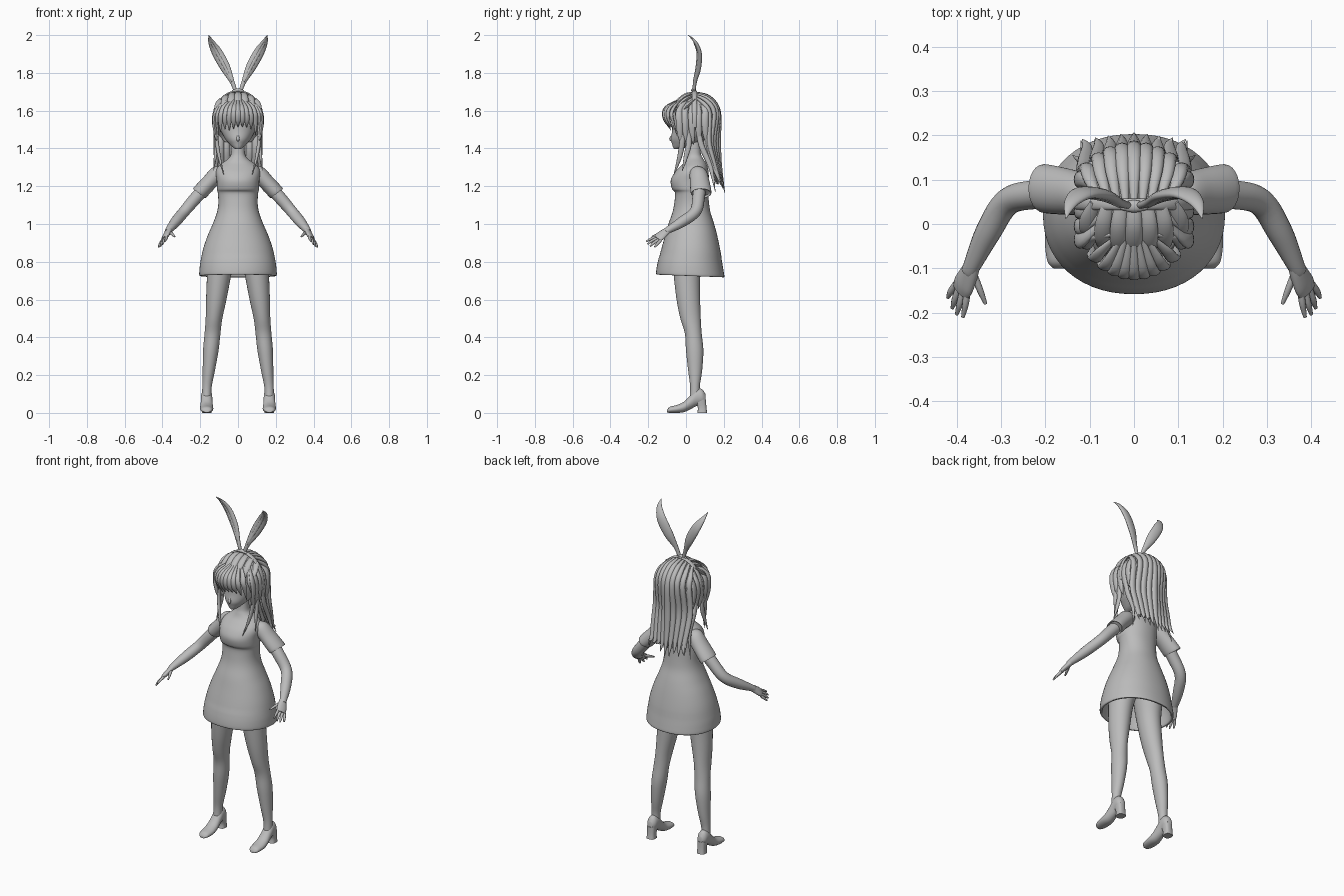
import bpy, math, random
from mathutils import Vector as V

random.seed(4)
grey = bpy.data.materials.new("plain grey")
grey.diffuse_color = (0.5, 0.5, 0.5, 1)


def smooth(rows, n):
    """Catmull-Rom interpolation through rows of numbers."""
    out, m = [], len(rows)
    for i in range(m - 1):
        p0, p1, p2, p3 = rows[max(i - 1, 0)], rows[i], rows[i + 1], rows[min(i + 2, m - 1)]
        for j in range(n):
            t = j / n
            out.append([0.5 * (2*b + (c-a)*t + (2*a-5*b+4*c-d)*t*t + (3*b-a-3*c+d)*t**3)
                        for a, b, c, d in zip(p0, p1, p2, p3)])
    out.append(list(rows[-1]))
    return out


def skin(name, rings, mirror=False, angle=50):
    n = len(rings[0])
    verts = [p for r in rings for p in r]
    faces = [(i*n + j, i*n + (j+1) % n, (i+1)*n + (j+1) % n, (i+1)*n + j)
             for i in range(len(rings) - 1) for j in range(n)]
    faces += [tuple(range(n))[::-1], tuple(range(len(verts) - n, len(verts)))]
    me = bpy.data.meshes.new(name)
    me.from_pydata(verts, [], faces)
    ob = bpy.data.objects.new(name, me)
    bpy.context.collection.objects.link(ob)
    me.materials.append(grey)
    bpy.ops.object.select_all(action='DESELECT')
    ob.select_set(True)
    bpy.context.view_layer.objects.active = ob
    bpy.ops.object.mode_set(mode='EDIT')
    bpy.ops.mesh.select_all(action='SELECT')
    bpy.ops.mesh.normals_make_consistent(inside=False)
    bpy.ops.object.mode_set(mode='OBJECT')
    bpy.ops.object.shade_smooth_by_angle(angle=math.radians(angle))
    if mirror:
        ob.modifiers.new("mirror", 'MIRROR')
    return ob


def loft(name, rows, n=40, steps=4, power=2.0, mirror=False):
    """Horizontal rings from rows of (z, centre x, half width, front y, back y)."""
    rings = []
    for z, cx, w, f, b in smooth(rows, steps):
        ring = []
        for j in range(n):
            a = 2 * math.pi * j / n
            c, s = math.cos(a), math.sin(a)
            c, s = (math.copysign(abs(q) ** (2 / power), q) for q in (c, s))
            ring.append(V((cx + w*c, (f+b)/2 + (b-f)/2*s, z)))
        rings.append(ring)
    return skin(name, rings, mirror)


def sweep(name, rows, normal, n=12, steps=5, mirror=False, fixed=None):
    """Tube along rows of (x, y, z, half width, half thickness)."""
    rows = smooth(rows, steps)
    pts = [V(r[:3]) for r in rows]
    rings = []
    for i, r in enumerate(rows):
        t = V(fixed) if fixed else (pts[min(i+1, len(pts)-1)] - pts[max(i-1, 0)]).normalized()
        side = t.cross(V(normal)).normalized()
        nor = side.cross(t)
        rings.append([pts[i] + side*max(r[3], .0008)*math.cos(2*math.pi*j/n)
                      + nor*max(r[4], .0008)*math.sin(2*math.pi*j/n) for j in range(n)])
    return skin(name, rings, mirror)


# Dress with neck, hollow below the hem
dress = loft("dress", [
    (.90, 0, .155, -.10, .15), (.80, 0, .185, -.133, .178), (.735, 0, .19, -.143, .188),
    (.726, 0, .198, -.151, .197), (.731, 0, .205, -.158, .203), (.76, 0, .204, -.156, .199),
    (.80, 0, .199, -.148, .192), (.87, 0, .184, -.13, .18), (.94, 0, .16, -.11, .165),
    (1.0, 0, .134, -.093, .149), (1.06, 0, .112, -.072, .13), (1.11, 0, .104, -.062, .122),
    (1.165, 0, .107, -.058, .117), (1.185, 0, .111, -.074, .117), (1.23, 0, .113, -.081, .12),
    (1.27, 0, .117, -.062, .12), (1.30, 0, .108, -.035, .115), (1.325, 0, .08, -.012, .105),
    (1.35, 0, .048, .0, .088), (1.38, 0, .036, .008, .078), (1.46, 0, .036, .012, .08)],
    n=56, power=2.15)
for v in dress.data.vertices:
    if v.co.z < .82:
        v.co.z -= v.co.y * .04

# Legs
loft("leg", [(.93, .07, .072, -.07, .11), (.82, .088, .072, -.07, .095), (.73, .1, .064, -.065, .076),
             (.6, .115, .054, -.05, .075), (.5, .127, .044, -.03, .078), (.42, .135, .042, -.006, .083),
             (.33, .144, .041, .0, .092), (.22, .155, .032, .012, .085), (.14, .164, .025, .022, .073),
             (.08, .166, .024, .02, .075)], n=28, mirror=True)

# Shoes: lofted along y, plus block heel
shoe = [(-.10, .002, .016, .016), (-.085, 0, .032, .029), (-.045, 0, .043, .035), (-.01, .004, .06, .034),
        (.025, .02, .095, .031), (.055, .036, .128, .030), (.085, .042, .125, .028), (.103, .048, .10, .017)]
sweep("shoe", [(.166, y, (a + b) / 2, w, (b - a) / 2) for y, a, b, w in shoe],
      (0, 0, 1), n=20, fixed=(0, 1, 0), mirror=True)
loft("shoe_heel", [(0, .166, .025, .06, .112), (.03, .166, .023, .062, .108), (.07, .166, .026, .045, .106)],
     n=20, power=3, mirror=True)

# Sleeves and arms
sweep("sleeve", [(.06, .06, 1.285, .025, .035), (.10, .065, 1.272, .045, .044), (.15, .073, 1.222, .052, .042),
                 (.203, .08, 1.165, .055, .042), (.2, .08, 1.169, .044, .034)],
      (.79, 0, .61), n=24, fixed=(.61, 0, -.79), mirror=True)
sweep("arm", [(.15, .075, 1.22, .033, .033), (.22, .067, 1.142, .033, .033), (.285, .05, 1.066, .031, .03),
              (.33, -.02, 1.012, .029, .028), (.366, -.095, .968, .02, .018), (.374, -.11, .958, .018, .014)],
      (.5, -.2, .8), n=18, mirror=True)

# Hands
up = (.65, -.1, .7)
sweep("palm", [(.362, -.088, .972, .018, .016), (.372, -.112, .955, .024, .015),
               (.384, -.137, .935, .029, .013), (.39, -.152, .922, .026, .010)], up, n=16, mirror=True)
fingers = [((.362, -.112, .958), (.347, -.15, .945), (.335, -.18, .933)),
           ((.376, -.148, .936), (.380, -.18, .924), (.386, -.210, .908)),
           ((.385, -.148, .926), (.393, -.18, .911), (.400, -.204, .893)),
           ((.394, -.143, .918), (.404, -.17, .900), (.410, -.190, .882)),
           ((.401, -.135, .912), (.413, -.152, .894), (.420, -.166, .878))]
for a, b, c in fingers:
    sweep("finger", [(*a, .008, .008), (*b, .0075, .0075), (*c, .004, .004)], up, n=10, mirror=True)

# Head and nose
loft("head", [(1.396, 0, .010, -.062, -.035), (1.405, 0, .026, -.068, .0), (1.425, 0, .047, -.074, .05),
              (1.45, 0, .068, -.080, .10), (1.49, 0, .089, -.074, .13), (1.53, 0, .098, -.072, .15),
              (1.59, 0, .10, -.068, .155), (1.65, 0, .075, -.03, .13)], n=36)
sweep("nose", [(0, -.07, 1.475, .003, .003), (0, -.082, 1.45, .009, .007), (0, -.072, 1.438, .003, .003)],
      (0, -1, 0))

# Hair cap
cap = [(1.55 + .143 * math.cos(a), 0, .122 * math.sin(a), .05 - .128 * math.sin(a) * f, .05 + .128 * math.sin(a))
       for a, f in ((.03, 1), (.3, 1), (.6, 1), (.95, 1), (1.3, .95), (1.6, .75), (1.9, .3), (2.2, -.1), (2.5, -.3))]
loft("hair_cap", cap[::-1], n=40)


def scalp(x, deg, k=1.0):
    """Point on the hair ellipsoid; deg runs from crown (0) to back (90) or front (-90)."""
    s = math.sqrt(max(0, 1 - (x / .135) ** 2)) * k
    a = math.radians(deg)
    return (x, .05 + .128 * s * math.sin(a), 1.55 + .145 * s * math.cos(a))


# Long back hair, outer strands and a shorter layer beneath
for k in range(-4, 5):
    x, e = .026 * k, abs(k) / 4
    drop = 1.16 + random.uniform(0, .06) + .03 * e
    sweep("back_hair", [(*scalp(x * .75, 2), .008, .006), (*scalp(x * .95, 35), .015, .012),
                        (*scalp(x * 1.02, 72), .017, .013), (x * 1.08, .172 - .05 * e, 1.44, .018, .013),
                        (x * 1.05, .178 - .03 * e, 1.33, .017, .011),
                        (x * 1.02, .190 - .015 * e, 1.24, .011, .008),
                        (x * 1.12, .206 - .015 * e, drop, .001, .001)], (0, 1, .3))
for k in range(-3, 4):
    x, e = .03 * k, abs(k) / 3
    sweep("under_hair", [(*scalp(x, 70, .9), .018, .012), (x * 1.05, .145 - .04 * e, 1.42, .02, .014),
                         (x, .155 - .02 * e, 1.32, .018, .012),
                         (x * .95, .175 - .015 * e, 1.2 + random.uniform(0, .05), .001, .001)], (0, 1, 0))

# Crown locks in front of the headband
for k in range(-3, 4):
    x = .034 * k
    sweep("crown_lock", [(*scalp(x * .85, -2), .014, .006), (*scalp(x, -25), .019, .010),
                         (*scalp(x * 1.03, -50), .019, .010), (*scalp(x * 1.05, -72), .010, .005)], (0, -.6, .8))

# Fringe
for k in range(-5, 6):
    x, e = .022 * k, abs(k) / 5
    y = .05 - .168 * math.sqrt(1 - (x / .135) ** 2)
    end = 1.51 - .05 * e * e + random.uniform(-.012, .012)
    sweep("fringe", [(x * .45, -.045 + .02 * e, 1.655, .006, .004), (x * .85, y + .015, 1.62, .013, .008),
                     (x, y, 1.585, .015, .009), (x * 1.06, y + .008, 1.545, .013, .007),
                     (x * 1.05, y + .03, end, .001, .001)], (x * 4, -1, 0))

# Side hair: temple panels and hanging locks
for y in (-.035, -.005, .03, .065, .10):
    sweep("side_panel", [(.075, y * .6 + .02, 1.65, .008, .006), (.115, y, 1.60, .017, .010),
                         (.126, y, 1.54, .018, .010), (.118, y + .004, 1.47, .014, .008),
                         (.108, y + .01, 1.42, .001, .001)], (1, 0, 0), mirror=True)
locks = [((.112, -.02, 1.54), (.112, -.02, 1.44), (.098, -.035, 1.35), (.075, -.065, 1.26)),
         ((.118, .01, 1.54), (.116, .015, 1.43), (.120, .0, 1.36), (.130, -.02, 1.28)),
         ((.118, .06, 1.54), (.114, .08, 1.42), (.115, .13, 1.30), (.138, .155, 1.17)),
         ((.110, .10, 1.54), (.112, .12, 1.42), (.112, .15, 1.30), (.12, .188, 1.20))]
for a, b, c, d in locks:
    sweep("side_lock", [(*a, .012, .008), (*b, .015, .010), (*c, .012, .008), (*d, .001, .001)],
          (1, 0, 0), mirror=True)

# Headband
band = []
for i in range(21):
    a = math.radians(-105 + 10.5 * i)
    band.append((.132 * math.sin(a), .045, 1.55 + .152 * math.cos(a), .006, .013))
sweep("headband", band, (0, 1, 0), steps=2)
sweep("headband_knot", [(-.03, .04, 1.703, .008, .006), (0, .04, 1.709, .014, .009), (.03, .04, 1.703, .008, .006)],
      (0, 0, 1))

# Rabbit ears: curved leaves with a raised rib inside
ear = [(.012, .042, 1.70, .010, .008), (.032, .048, 1.755, .013, .010), (.068, .066, 1.83, .027, .013),
       (.112, .070, 1.91, .028, .012), (.142, .048, 1.965, .016, .008), (.154, .012, 2.0, .001, .001)]
sweep("rabbit_ear", ear, (.25, -1, 0), n=16, mirror=True)
sweep("ear_rib", [(x, y - h * .8, z - .002, w * .3, h * .4) for x, y, z, w, h in ear[1:5]],
      (.25, -1, 0), mirror=True)
